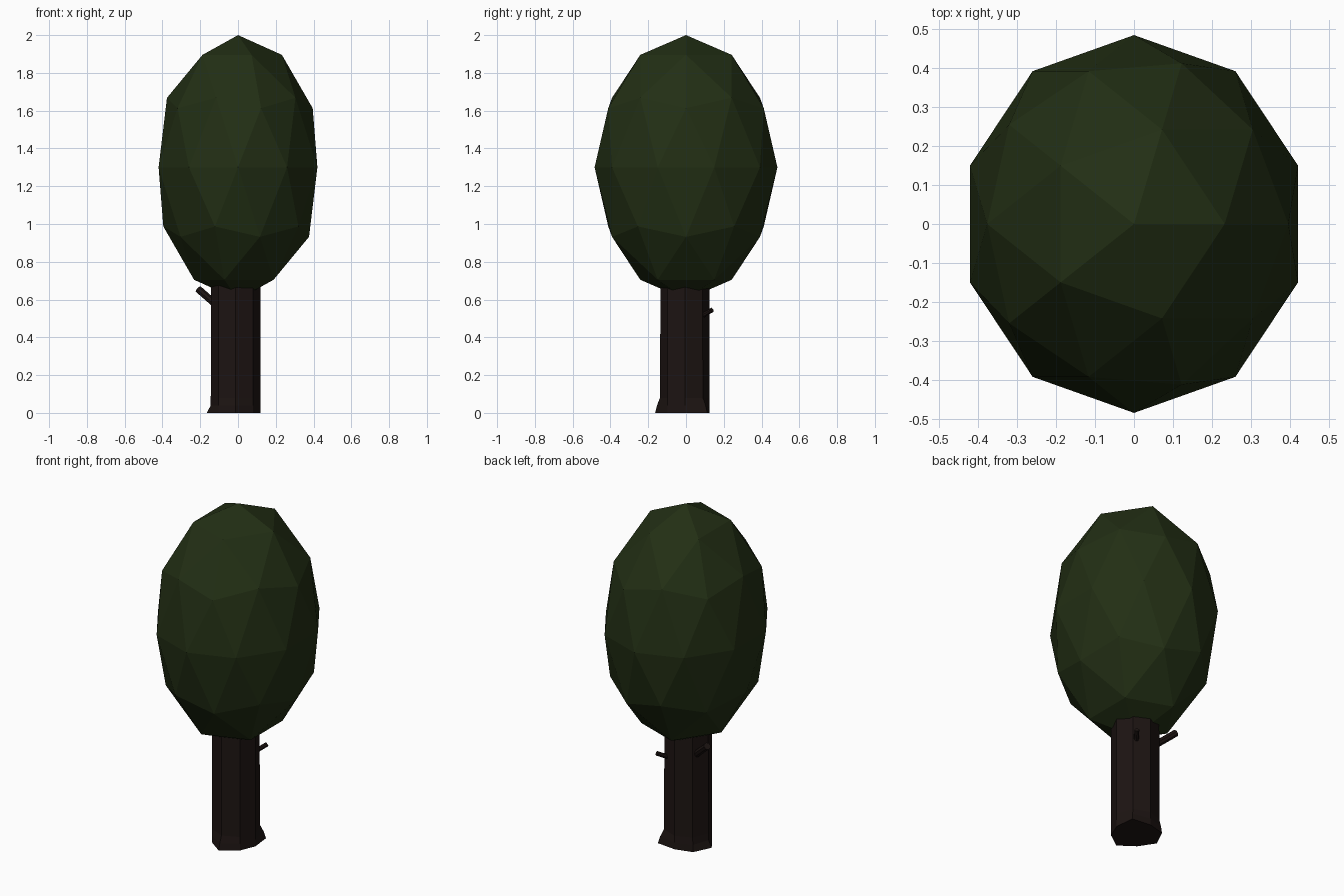
import bpy, bmesh, math
from mathutils import Vector

if "Cube" in bpy.data.objects:
    bpy.data.objects.remove(bpy.data.objects["Cube"])


def material(name, rgb):
    m = bpy.data.materials.new(name)
    m.diffuse_color = (*rgb, 1)
    m.use_nodes = True
    m.node_tree.nodes["Principled BSDF"].inputs["Base Color"].default_value = m.diffuse_color
    return m


leaf = material("leaf", (0.016, 0.028, 0.007))
bark = material("bark", (0.012, 0.007, 0.006))


def finish(bm, name, mat):
    bmesh.ops.recalc_face_normals(bm, faces=bm.faces)
    mesh = bpy.data.meshes.new(name)
    bm.to_mesh(mesh)
    bm.free()
    mesh.materials.append(mat)
    ob = bpy.data.objects.new(name, mesh)
    bpy.context.collection.objects.link(ob)
    return ob


# Crown: stretched low-poly icosphere
bm = bmesh.new()
bmesh.ops.create_icosphere(bm, subdivisions=2, radius=1)
bmesh.ops.scale(bm, vec=(0.442, 0.484, 0.7), verts=bm.verts)
bmesh.ops.translate(bm, vec=(0, 0, 1.3), verts=bm.verts)
finish(bm, "crown", leaf)

# Trunk: octagonal rings, with root flares at some corners of the base
R, CX, CY = 0.13, -0.012, -0.005
flare = [0, 0.036, 0, 0.015, 0.023, 0, 0.028, 0]
bm = bmesh.new()
rings = []
for z, amount in [(0, 1), (0.04, 0.65), (0.08, 0.1), (0.72, 0)]:
    ring = []
    for i in range(8):
        a = i * math.pi / 4
        k = 0.1 if (z == 0.04 and i == 4) else amount
        r = R + flare[i] * k
        ring.append(bm.verts.new((CX + r * math.cos(a), CY + r * math.sin(a), z)))
    rings.append(ring)
for lo, hi in zip(rings, rings[1:]):
    for i in range(8):
        j = (i + 1) % 8
        bm.faces.new((lo[i], lo[j], hi[j], hi[i]))
bm.faces.new(rings[0][::-1])
bm.faces.new(rings[-1])
finish(bm, "trunk", bark)


# Broken branch stubs
def stub(name, start, end, radius):
    a, b = Vector(start), Vector(end)
    bm = bmesh.new()
    bmesh.ops.create_cone(bm, cap_ends=True, segments=8, radius1=radius,
                          radius2=radius, depth=(b - a).length)
    ob = finish(bm, name, bark)
    ob.location = (a + b) / 2
    ob.rotation_euler = (b - a).to_track_quat('Z', 'Y').to_euler()


stub("left_branch", (-0.09, 0.045, 0.55), (-0.21, 0.1, 0.655), 0.02)
stub("back_branch", (0.045, 0.07, 0.505), (0.095, 0.138, 0.545), 0.013)
